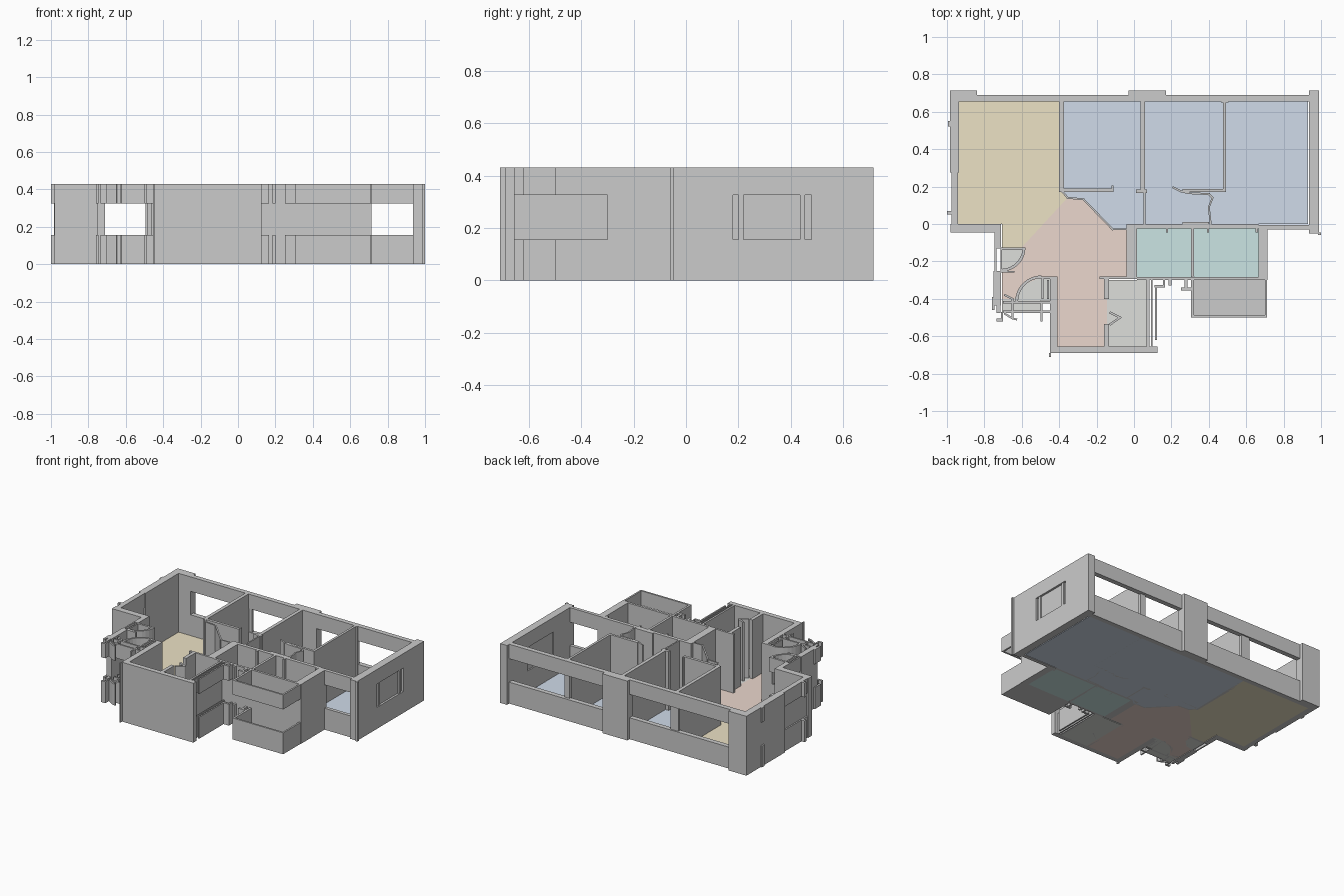
import bpy, bmesh
from math import cos, sin, radians
from mathutils import Vector

H = 0.43                                  # wall height
FULL = [(0, H)]
BANDS = [(0, 0.155), (0.325, H)]          # sill and lintel of an opening


def rect(x0, y0, x1, y1):
    return [(x0, y0), (x1, y0), (x1, y1), (x0, y1)]


def path(pts, t):
    """Outlines of thin quads along a polyline."""
    out = []
    for a, b in zip(pts, pts[1:]):
        a, b = Vector(a), Vector(b)
        d = (b - a).normalized()
        n = Vector((-d.y, d.x)) * t / 2
        e = d * t / 2
        out.append([a - e - n, b + e - n, b + e + n, a - e + n])
    return out


def arc(cx, cy, r, a0, a1, n=8):
    return [(cx + r * cos(radians(a0 + (a1 - a0) * i / n)),
             cy + r * sin(radians(a0 + (a1 - a0) * i / n))) for i in range(n + 1)]


def ring(cx, cy, r, t, a0, a1):
    return arc(cx, cy, r, a0, a1) + arc(cx, cy, r - t, a1, a0)


def build(name, outlines, levels=FULL, color=None):
    bm = bmesh.new()
    for pts in outlines:
        for z0, z1 in levels:
            f = bm.faces.new([bm.verts.new((p[0], p[1], z0)) for p in pts])
            ext = bmesh.ops.extrude_face_region(bm, geom=[f])["geom"]
            vs = [v for v in ext if isinstance(v, bmesh.types.BMVert)]
            bmesh.ops.translate(bm, vec=(0, 0, z1 - z0), verts=vs)
            # the extrusion keeps the starting face as the bottom cap
            if not f.is_valid:
                continue
    bmesh.ops.recalc_face_normals(bm, faces=bm.faces)
    me = bpy.data.meshes.new(name)
    bm.to_mesh(me)
    bm.free()
    ob = bpy.data.objects.new(name, me)
    bpy.context.collection.objects.link(ob)
    if color:
        m = bpy.data.materials.new(name + "_color")
        m.diffuse_color = (*color, 1)
        me.materials.append(m)
    return ob


def floor(name, outlines, color):
    build(name, outlines, [(0, 0.004)], color)


# Floors
floor("living_floor", [[(-.94, .655), (-.385, .655), (-.385, .17), (-.355, .14), (-.6, -.125),
                        (-.705, -.125), (-.705, 0), (-.94, 0)]], (.84, .76, .56))
floor("bedroom_floor", [[(-.385, .655), (.93, .655), (.93, 0), (.015, 0), (-.02, -.03),
                         (-.11, -.03), (-.27, .13), (-.355, .14), (-.385, .17)]], (.63, .71, .82))
floor("hall_floor", [[(-.355, .14), (-.27, .13), (-.11, -.03), (-.035, -.03), (-.035, -.285),
                      (-.145, -.285), (-.145, -.655), (-.41, -.655), (-.41, -.285), (-.5, -.285),
                      (-.58, -.32), (-.64, -.4), (-.705, -.4), (-.705, -.25), (-.65, -.24),
                      (-.6, -.19), (-.6, -.125)]], (.83, .68, .61))
floor("bathroom_floor", [rect(.015, -.285, .31, -.015), rect(.32, -.285, .665, -.015)], (.60, .78, .77))
floor("balcony_floor", [rect(.31, -.49, .71, -.3)], (.66, .66, .67))
floor("store_floor", [rect(-.145, -.655, .08, -.3),
                      [(-.705, -.125), (-.6, -.125), (-.6, -.19), (-.65, -.24), (-.705, -.25)],
                      [(-.41, -.285), (-.5, -.285), (-.58, -.32), (-.64, -.4), (-.705, -.4),
                       (-.705, -.47), (-.5, -.47), (-.5, -.41), (-.41, -.41)]], (.73, .74, .71))

# Outer walls
build("north_columns", [rect(-.985, .655, -.84, .715), rect(-.03, .655, .17, .715),
                        rect(.935, .655, .99, .715)])
build("north_windows", [rect(-.84, .655, -.03, .69), rect(.17, .655, .935, .69)], BANDS)
build("west_wall", [rect(-.985, .275, -.935, .655), rect(-.965, 0, -.945, .275),
                    rect(-.98, -.045, -.71, 0)])
build("west_window", [rect(-.975, 0, -.94, .275), rect(-.995, .52, -.985, .55),
                      rect(-1.0, .05, -.975, .07)], BANDS)
build("east_wall", [rect(.935, .48, .99, .655), rect(.945, .18, .975, .48),
                    rect(.935, -.05, .99, .18)])
build("east_window", [rect(.935, .18, .99, .48)], BANDS)
build("east_window_frame", [rect(.975, .2, .985, .22), rect(.975, .435, .985, .455)])
build("southeast_window", [rect(.715, -.03, .935, -.005)], BANDS)
build("corner_trim", [rect(.985, -.06, 1.0, -.045), rect(-.455, -.71, -.445, -.69)])
build("entry_wall", [rect(-.745, -.13, -.71, -.045), rect(-.75, -.435, -.71, -.25)])
build("entry_window", [rect(-.745, -.25, -.735, -.13), rect(-.715, -.25, -.705, -.13)], BANDS)
build("south_room_walls", [rect(-.45, -.655, -.41, -.285), rect(-.45, -.69, .125, -.655)])

# Bathroom and store walls
build("bathroom_walls", [rect(-.04, -.285, .015, 0), rect(.015, -.025, .665, 0),
                         rect(.305, -.28, .322, -.025), rect(.665, -.3, .715, -.005),
                         rect(.015, -.3, .665, -.283), rect(-.185, -.295, .015, -.28)])
build("store_walls", [rect(-.16, -.4, -.135, -.295), rect(-.16, -.655, -.135, -.535),
                      rect(.068, -.655, .082, -.3)])
build("store_window", [rect(.092, -.655, .1, -.3), rect(.112, -.62, .122, -.33)], BANDS)
build("store_door", path([(-.125, -.475), (-.075, -.5), (-.125, -.535)], .012))
build("service_window", [rect(.11, -.34, .165, -.325), rect(.155, -.325, .165, -.3),
                         rect(.185, -.33, .2, -.3), rect(.25, -.355, .305, -.34),
                         rect(.27, -.34, .285, -.3)], BANDS)

# Balcony parapet with an open band
build("balcony_rail", [rect(.305, -.5, .32, -.3), rect(.32, -.5, .7, -.487),
                       rect(.7, -.5, .712, -.3)], BANDS)

# Interior partitions
build("bedroom_partitions", [rect(-.4, .17, -.375, .66), rect(-.375, .17, -.11, .19),
                             rect(-.12, .19, -.11, .205), rect(.035, .17, .06, .66),
                             rect(.01, .165, .07, .185), rect(.475, .17, .492, .66),
                             rect(.26, .17, .475, .187), rect(.052, 0, .062, .165),
                             rect(-.415, .66, -.35, .68), rect(.465, .65, .505, .67)])
build("bedroom_doors", path([(.21, .195), (.25, .175), (.29, .165), (.4, .16), (.42, .14),
                             (.4, .09), (.41, 0)], .01) + [rect(.26, 0, .4, .012)])
build("bathroom_door_stubs", [rect(x, -.045, x + .012, -.015) for x in (.17, .39, .65)])
build("hall_diagonal_wall", path([(-.38, .17), (-.355, .14), (-.27, .132), (-.115, -.028),
                                  (-.035, -.028)], .01))

# Entry shaft doors and loose fittings
build("entry_doors", [ring(-.71, -.125, .13, .015, -90, 0), rect(-.71, -.14, -.58, -.125),
                      ring(-.495, -.415, .14, .015, 90, 180), rect(-.71, -.26, -.64, -.25)], BANDS)
build("entry_partitions", [rect(-.495, -.4, -.485, -.28), rect(-.465, -.4, -.455, -.3),
                           rect(-.495, -.295, -.41, -.28)])
build("entry_fittings", [rect(-.7, -.425, -.45, -.413), rect(-.7, -.475, -.45, -.463),
                         rect(-.5, -.52, -.49, -.415), rect(-.76, -.46, -.745, -.39),
                         rect(-.735, -.475, -.715, -.435), rect(-.735, -.52, -.705, -.505),
                         rect(-.71, -.52, -.7, -.47)]
      + path([(-.69, -.48), (-.65, -.505), (-.63, -.51)], .01)
      + path([(-.69, -.38), (-.65, -.4), (-.65, -.5)], .01), BANDS)
